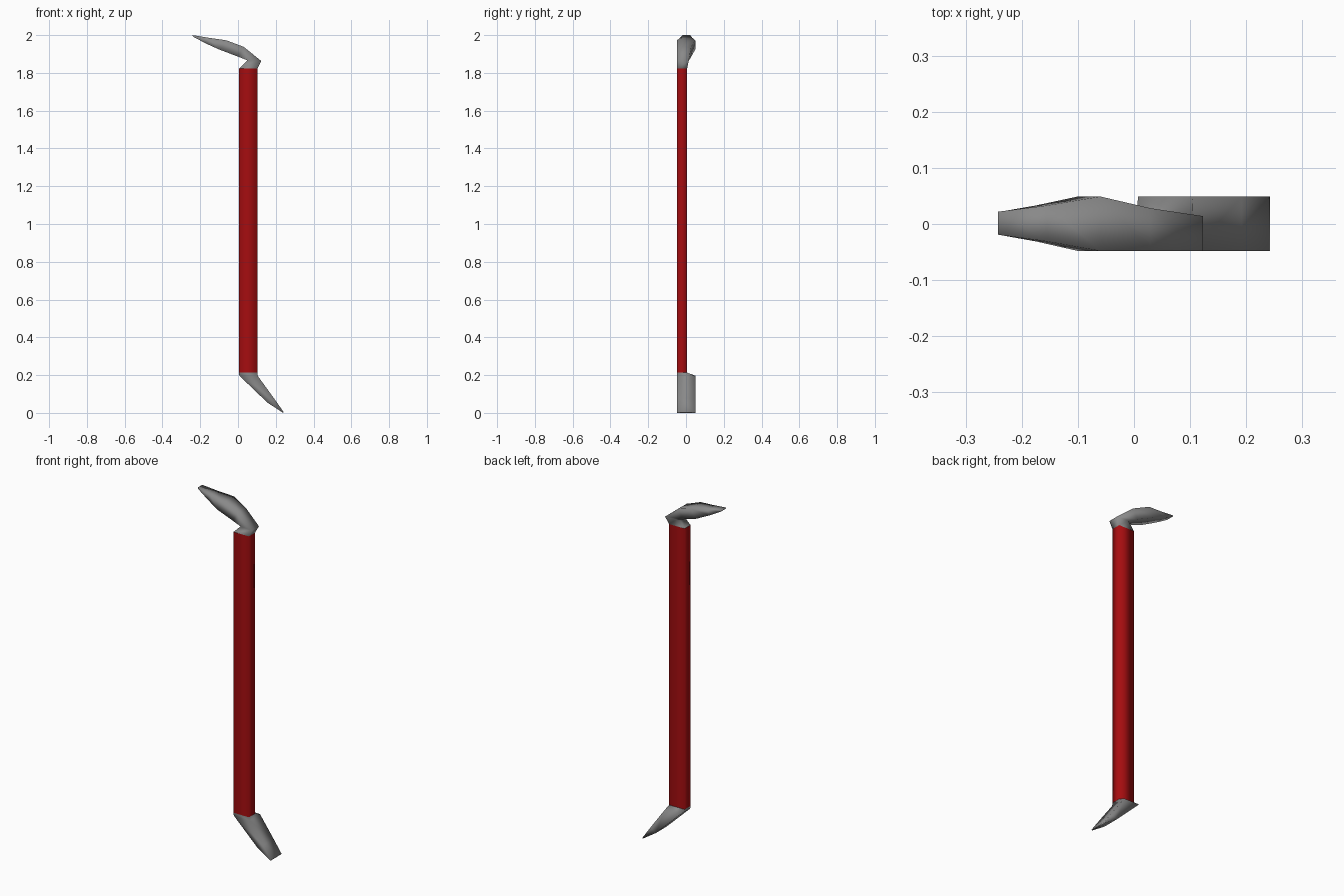
import bpy, bmesh

if "Cube" in bpy.data.objects:
    bpy.data.objects.remove(bpy.data.objects["Cube"])

FRONT = -0.048  # shared flat front side


def material(name, rgb):
    m = bpy.data.materials.new(name)
    m.diffuse_color = (*rgb, 1)
    m.use_nodes = True
    m.node_tree.nodes["Principled BSDF"].inputs["Base Color"].default_value = m.diffuse_color
    return m


def loft(name, stations, mat, cap_end=True):
    """Skin four-cornered sections: (x, z) outer, (x, z) inner, front y, back y."""
    bm = bmesh.new()
    rings = []
    for (ax, az), (bx, bz), y0, y1 in stations:
        corners = [(ax, y0, az), (ax, y1, az), (bx, y1, bz), (bx, y0, bz)]
        rings.append([bm.verts.new(c) for c in corners])
    for r, s in zip(rings, rings[1:]):
        for i in range(4):
            j = (i + 1) % 4
            bm.faces.new((r[i], r[j], s[j], s[i]))
    if cap_end:
        bm.faces.new(rings[-1])
    bmesh.ops.recalc_face_normals(bm, faces=bm.faces)
    # make sure the open tube faces outwards
    front = next(f for f in bm.faces if rings[0][0] in f.verts and rings[0][3] in f.verts)
    if front.normal.y > 0:
        bmesh.ops.reverse_faces(bm, faces=bm.faces)
    for f in bm.faces:
        f.smooth = True
    me = bpy.data.meshes.new(name)
    bm.to_mesh(me)
    bm.free()
    me.materials.append(mat)
    ob = bpy.data.objects.new(name, me)
    bpy.context.collection.objects.link(ob)
    return ob


red = material("red_paint", (0.38, 0.004, 0.005))
steel = material("dark_steel", (0.25, 0.25, 0.25))

# straight painted bar
loft("shaft", [
    ((0.103, 0.213), (0.005, 0.213), FRONT, 0.006),
    ((0.103, 1.823), (0.005, 1.823), FRONT, 0.006),
], red, cap_end=False)

# bent upper hook, flaring out and then tapering to the tip
loft("upper_hook", [
    ((0.103, 1.823), (0.005, 1.823), FRONT, 0.006),
    ((0.123, 1.863), (0.05, 1.866), FRONT, 0.014),
    ((0.03, 1.938), (0.0, 1.886), FRONT, 0.028),
    ((-0.06, 1.972), (-0.10, 1.924), FRONT, 0.049),
    ((-0.155, 1.986), (-0.175, 1.958), -0.031, 0.033),
    ((-0.242, 2.0), (-0.238, 1.992), -0.019, 0.022),
], steel)

# slanted lower chisel, full width down to the thin edge
loft("lower_chisel", [
    ((0.103, 0.213), (0.005, 0.213), FRONT, 0.006),
    ((0.105, 0.195), (0.007, 0.197), FRONT, 0.049),
    ((0.192, 0.075), (0.155, 0.055), FRONT, 0.049),
    ((0.242, 0.004), (0.239, 0.0), FRONT, 0.049),
], steel)
